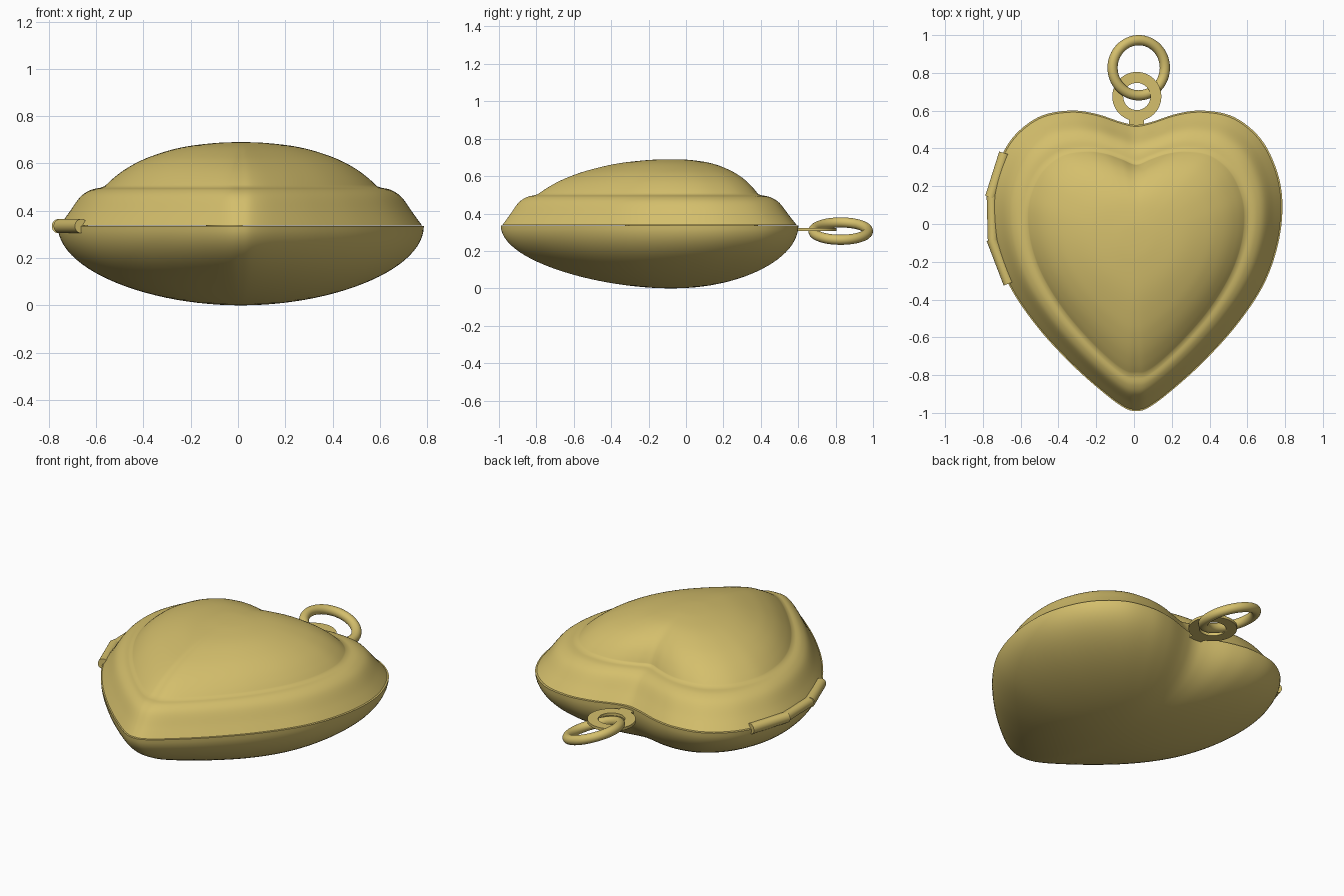
import bpy, bmesh, math
from mathutils import Vector

if "Cube" in bpy.data.objects:
    bpy.data.objects.remove(bpy.data.objects["Cube"])

CX = 0.012  # centre line of the heart
CENTRE = Vector((0, -0.08))
gold = bpy.data.materials.new("gold")
gold.diffuse_color = (0.66, 0.52, 0.15, 1)
gold.use_nodes = True
gold.node_tree.nodes["Principled BSDF"].inputs["Base Color"].default_value = gold.diffuse_color


def spline(pts, n, closed):
    """Catmull-Rom curve through the points, n steps per span."""
    pts = [Vector(p) for p in pts]
    m = len(pts)
    get = (lambda i: pts[i % m]) if closed else (lambda i: pts[max(0, min(m - 1, i))])
    out = []
    for i in range(m if closed else m - 1):
        a, b, c, d = get(i - 1), get(i), get(i + 1), get(i + 2)
        for k in range(n):
            t = k / n
            out.append(0.5 * (2 * b + (c - a) * t + (2 * a - 5 * b + 4 * c - d) * t * t
                              + (3 * b - a - 3 * c + d) * t ** 3))
    if not closed:
        out.append(pts[-1])
    return out


def heart(half):
    return spline(half + [(-x, y) for x, y in half[-2:0:-1]], 6, True)


def finish(bm, name, angle=40):
    bmesh.ops.recalc_face_normals(bm, faces=bm.faces)
    me = bpy.data.meshes.new(name)
    bm.to_mesh(me)
    bm.free()
    ob = bpy.data.objects.new(name, me)
    bpy.context.collection.objects.link(ob)
    dress(ob, angle)
    return ob


def dress(ob, angle=40):
    ob.data.materials.append(gold)
    bpy.ops.object.select_all(action='DESELECT')
    ob.select_set(True)
    bpy.context.view_layer.objects.active = ob
    bpy.ops.object.shade_smooth_by_angle(angle=math.radians(angle))


def shrink(loop, s, radius):
    """Scale a heart toward its centre, rounding it as it gets smaller."""
    b = (1 - s)
    return [CENTRE + s * ((p - CENTRE) * (1 - b) + (p - CENTRE).normalized() * radius * b)
            for p in loop]


def shell(name, rings, apex_z):
    """Skin heart rings (loop, z) and close them with a point."""
    bm = bmesh.new()
    vs = [[bm.verts.new((p.x + CX, p.y, z)) for p in loop] for loop, z in rings]
    n = len(vs[0])
    for a, b in zip(vs, vs[1:]):
        for i in range(n):
            j = (i + 1) % n
            bm.faces.new((a[i], a[j], b[j], b[i]))
    tip = bm.verts.new((CX + CENTRE.x, CENTRE.y, apex_z))
    for i in range(n):
        bm.faces.new((vs[-1][i], vs[-1][(i + 1) % n], tip))
    bm.faces.new(vs[0][::-1])
    return finish(bm, name, 60)


outer = heart([(0, .525), (.08, .54), (.22, .585), (.36, .60), (.52, .565), (.66, .45),
               (.745, .28), (.774, .10), (.75, -.11), (.67, -.33), (.52, -.55),
               (.335, -.75), (.165, -.90), (.06, -.975), (0, -.99)])
inner = heart([(0, .315), (.08, .345), (.17, .375), (.27, .385), (.39, .365), (.49, .29),
               (.55, .18), (.575, .06), (.56, -.10), (.50, -.27), (.39, -.45),
               (.255, -.61), (.13, -.73), (.05, -.785), (0, -.79)])

# back shell: rounded bowl
rings = []
for k in range(25):
    a = math.pi / 2 * (1 - k / 25)
    rings.append((shrink(outer, math.sin(a), 0.72), 0.335 * (1 - math.cos(a))))
shell("back_shell", rings, 0.0)

# lid: stepped rim running into a domed heart
rings = []
for t, z in spline([(.04, .338), (.23, .39), (.47, .457), (.69, .487), (.90, .497)], 5, False):
    rings.append(([a.lerp(b, t) for a, b in zip(outer, inner)], z))
dome = [(1, .504), (.95, .535), (.88, .570), (.8, .60), (.7, .628), (.55, .657),
        (.4, .675), (.2, .687), (.06, .69)]
for s, z in spline(dome, 4, False):
    rings.append((shrink(inner, s, 0.5), z))
shell("lid", rings, 0.69)


# hinge: three knuckles on the left edge
def rod(name, p, q, r):
    p, q = Vector(p), Vector(q)
    bpy.ops.mesh.primitive_cylinder_add(vertices=24, radius=r, depth=(q - p).length,
                                        location=(p + q) / 2)
    ob = bpy.context.object
    ob.name = name
    ob.rotation_euler = (q - p).to_track_quat('Z', 'Y').to_euler()
    dress(ob)


Z = 0.335
rod("hinge_knuckle_upper", (-.685, .375, Z), (-.759, .14, Z), .03)
rod("hinge_knuckle_middle", (-.752, .145, Z), (-.746, -.09, Z), .028)
rod("hinge_knuckle_lower", (-.752, -.08, Z), (-.662, -.315, Z), .03)

# hanging eye: flat washer with a small tab into the seam
bm = bmesh.new()
N = 48
prof = [(.072, .306), (.13, .306), (.13, .322), (.072, .322)]
vs = [[bm.verts.new((.015 + r * math.cos(2 * math.pi * i / N),
                     .675 + r * math.sin(2 * math.pi * i / N), z)) for r, z in prof]
      for i in range(N)]
for i in range(N):
    for k in range(4):
        a, b = vs[i], vs[(i + 1) % N]
        bm.faces.new((a[k], b[k], b[(k + 1) % 4], a[(k + 1) % 4]))
finish(bm, "hanging_eye")
bpy.ops.mesh.primitive_cube_add(size=1, location=(.013, .53, .314))
tab = bpy.context.object
tab.name = "eye_tab"
tab.scale = (.08, .07, .0155)
dress(tab)

# jump ring: threaded through the eye, left side raised
bpy.ops.mesh.primitive_torus_add(major_segments=64, minor_segments=20, major_radius=.146,
                                 minor_radius=.027, location=(.025, .827, .306),
                                 rotation=(0, math.radians(18.5), 0))
ring = bpy.context.object
ring.name = "jump_ring"
dress(ring)
